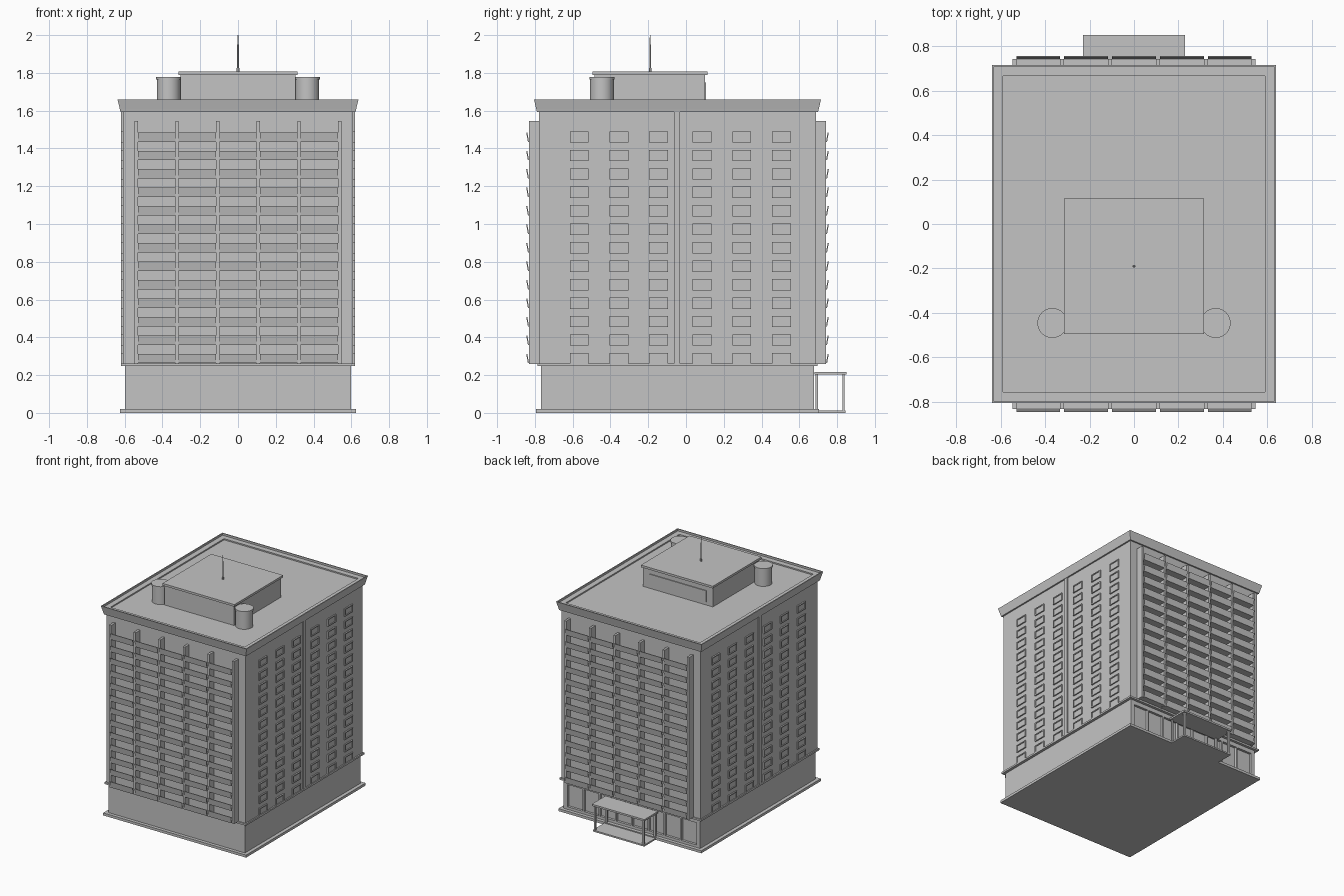
import bpy, bmesh
from mathutils import Matrix, Vector

old = bpy.data.objects.get("Cube")
if old:
    bpy.data.objects.remove(old, do_unlink=True)

CY = -0.045            # depth centre of the tower
DEPTH = 0.122          # how much deeper than wide the plan is (half sizes)
FLOORS = [0.288 + 0.0977 * i for i in range(13)]

grey = bpy.data.materials.new("concrete_grey")
grey.use_nodes = True
colour = (0.55, 0.55, 0.55, 1)
grey.diffuse_color = colour
grey.node_tree.nodes["Principled BSDF"].inputs["Base Color"].default_value = colour


def finish(name, bm, smooth=False):
    bmesh.ops.recalc_face_normals(bm, faces=bm.faces)
    mesh = bpy.data.meshes.new(name)
    bm.to_mesh(mesh)
    bm.free()
    mesh.materials.append(grey)
    obj = bpy.data.objects.new(name, mesh)
    bpy.context.collection.objects.link(obj)
    if smooth:
        bpy.ops.object.select_all(action="DESELECT")
        obj.select_set(True)
        bpy.context.view_layer.objects.active = obj
        bpy.ops.object.shade_smooth_by_angle()
    return obj


def add_box(bm, x0, x1, y0, y1, z0, z1, lean=0.0):
    """Box between limits; lean shifts the top along y."""
    verts = bmesh.ops.create_cube(bm, size=1)["verts"]
    for v in verts:
        top = v.co.z > 0
        v.co = Vector((x1 if v.co.x > 0 else x0,
                       (y1 if v.co.y > 0 else y0) + (lean if top else 0),
                       z1 if top else z0))


def boxes(name, items):
    bm = bmesh.new()
    for item in items:
        add_box(bm, *item)
    return finish(name, bm)


def stacked(name, rings):
    """Rectangular tower skin through (half width, height) rings."""
    bm = bmesh.new()
    loops = []
    for h, z in rings:
        d = h + DEPTH
        loops.append([bm.verts.new((sx * h, CY + sy * d, z))
                      for sx, sy in ((-1, -1), (1, -1), (1, 1), (-1, 1))])
    for a, b in zip(loops, loops[1:]):
        for i in range(4):
            j = (i + 1) % 4
            bm.faces.new((a[i], a[j], b[j], b[i]))
    bm.faces.new(loops[0][::-1])
    bm.faces.new(loops[-1])
    return finish(name, bm)


def cylinders(name, items, sides=32):
    bm = bmesh.new()
    for x, y, r0, r1, z0, z1 in items:
        bmesh.ops.create_cone(bm, cap_ends=True, segments=sides, radius1=r0, radius2=r1,
                              depth=z1 - z0, matrix=Matrix.Translation((x, y, (z0 + z1) / 2)))
    return finish(name, bm, True)


# Main masses
stacked("plinth", [(0.626, 0), (0.626, 0.02)])
stacked("floor_band", [(0.62, 0.248), (0.62, 0.262)])
stacked("upper_body", [(0.61, 0.262), (0.61, 1.6)])
stacked("roof_cornice", [(0.622, 1.592), (0.626, 1.61), (0.638, 1.66), (0.63, 1.66),
                         (0.63, 1.645), (0.588, 1.645), (0.588, 1.635)])

# Ground floor with recessed bays at the back
boxes("ground_floor", [(-0.598, 0.598, -0.767, 0.657, 0.02, 0.25)])
bays = 8
step = 1.14 / bays
piers = [(-0.57 + i * step - 0.006, -0.57 + i * step + 0.006, 0.65, 0.677, 0.02, 0.25)
         for i in range(1, bays)]
piers += [(-0.598, -0.564, 0.65, 0.677, 0.02, 0.25), (0.564, 0.598, 0.65, 0.677, 0.02, 0.25)]
boxes("entrance_wall_piers", piers)
boxes("entrance_wall_rails", [(-0.58, 0.58, 0.65, 0.676, 0.02, 0.04),
                              (-0.58, 0.58, 0.65, 0.676, 0.215, 0.25)])

# Balconies between vertical fins, on front and back
fin_x = [-0.538 + 0.2152 * i for i in range(6)]
for label, s in (("front", -1), ("back", 1)):
    def span(a, b):
        return tuple(sorted((CY + s * a, CY + s * b)))

    boxes(label + "_fins", [(x - 0.009, x + 0.009, *span(0.72, 0.787), 0.26, 1.545) for x in fin_x])
    slabs, panels = [], []
    for z in FLOORS:
        z0 = z - 0.025
        for a, b in zip(fin_x, fin_x[1:]):
            slabs.append((a + 0.009, b - 0.009, *span(0.72, 0.788), z0, z0 + 0.008))
            panels.append((a + 0.009, b - 0.009, *span(0.786, 0.792), z0, z0 + 0.05, s * 0.009))
    boxes(label + "_balcony_slabs", slabs)
    boxes(label + "_balcony_parapets", panels)

# Side windows and centre strips
for label, s in (("right", -1), ("left", 1)):
    def out(a, b):
        return tuple(sorted((s * a, s * b)))

    frames = []
    for z in FLOORS:
        for y in (-0.565, -0.355, -0.145, 0.085, 0.295, 0.505):
            l, r, b, t = y - 0.05, y + 0.05, z - 0.03, z + 0.03
            frames += [(*out(0.6, 0.62), l, r, b, b + 0.008),
                       (*out(0.6, 0.62), l, r, t - 0.008, t),
                       (*out(0.6, 0.62), l, l + 0.008, b, t),
                       (*out(0.6, 0.62), r - 0.008, r, b, t),
                       (*out(0.6, 0.614), l, r, b, t)]
    boxes(label + "_window_frames", frames)
    boxes(label + "_centre_strip", [(*out(0.6, 0.619), -0.063, -0.031, 0.26, 1.595)])

# Rooftop plant room, round tanks and mast
boxes("plant_room", [(-0.305, 0.305, -0.485, 0.1, 1.63, 1.79)])
boxes("plant_room_roof", [(-0.315, 0.315, -0.495, 0.115, 1.79, 1.807)])
boxes("plant_room_louvre", [(-0.25, 0.25, 0.095, 0.107, 1.66, 1.75)])
tanks = []
for x in (-0.367, 0.367):
    tanks += [(x, -0.445, 0.063, 0.063, 1.63, 1.77), (x, -0.445, 0.067, 0.067, 1.765, 1.778)]
cylinders("roof_tanks", tanks)
cylinders("mast", [(0, -0.19, 0.007, 0.007, 1.805, 1.825), (0, -0.19, 0.004, 0.004, 1.82, 1.95),
                   (0, -0.19, 0.003, 0.0015, 1.95, 2.0)], 12)

# Entrance canopy
boxes("canopy_roof", [(-0.23, 0.23, 0.68, 0.85, 0.203, 0.217)])
boxes("canopy_platform", [(-0.225, 0.225, 0.68, 0.845, 0, 0.012)])
boxes("canopy_posts", [(x - 0.008, x + 0.008, y - 0.006, y + 0.006, 0.01, 0.205)
                       for x in (-0.212, 0.212) for y in (0.692, 0.834)])
